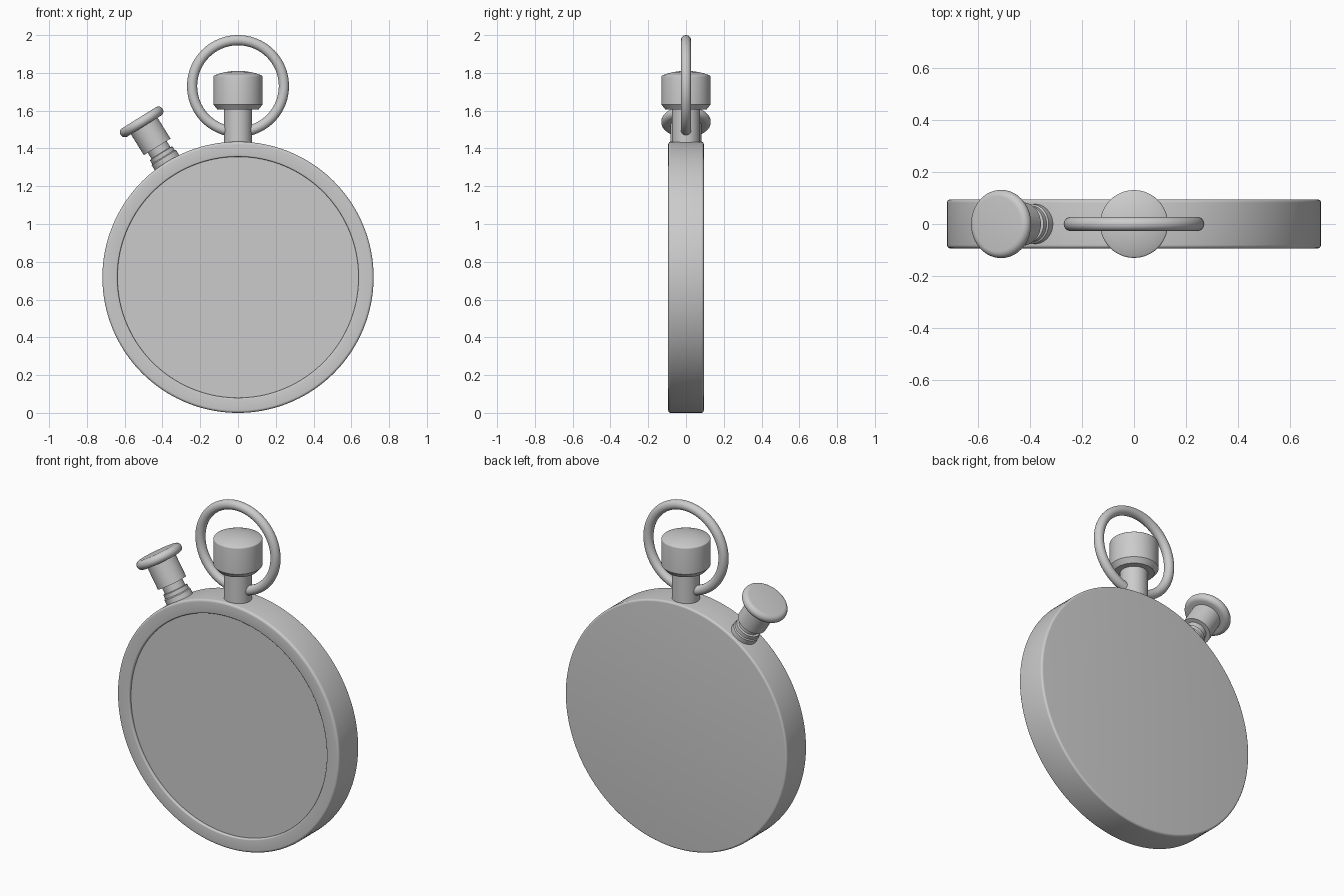
import bpy
import bmesh
from math import radians, pi, sin, cos

if "Cube" in bpy.data.objects:
    bpy.data.objects.remove(bpy.data.objects["Cube"])

CENTRE_Z = 0.718


def finish(obj, angle=35):
    bpy.ops.object.select_all(action='DESELECT')
    obj.select_set(True)
    bpy.context.view_layer.objects.active = obj
    bpy.ops.object.shade_smooth_by_angle(angle=radians(angle))


def lathe(name, profile, location, rotation=(0, 0, 0), steps=96):
    """Revolve (radius, height) points, listed bottom to top, about local z."""
    bm = bmesh.new()
    verts = [bm.verts.new((r, 0, h)) for r, h in profile]
    edges = [bm.edges.new(pair) for pair in zip(verts, verts[1:])]
    bmesh.ops.spin(bm, geom=verts + edges, cent=(0, 0, 0), axis=(0, 0, 1),
                   angle=2 * pi, steps=steps, use_merge=False)
    bmesh.ops.remove_doubles(bm, verts=bm.verts, dist=1e-5)
    bmesh.ops.recalc_face_normals(bm, faces=bm.faces)
    mesh = bpy.data.meshes.new(name)
    bm.to_mesh(mesh)
    bm.free()
    obj = bpy.data.objects.new(name, mesh)
    obj.location = location
    obj.rotation_euler = rotation
    bpy.context.collection.objects.link(obj)
    finish(obj)
    return obj


def arc(r, h, radius, start, end, n=6):
    """Profile points along a rounded edge centred on (r, h)."""
    angles = [radians(start + (end - start) * i / n) for i in range(n + 1)]
    return [(r + radius * cos(a), h + radius * sin(a)) for a in angles]


# Case with a rounded rim and a shallow recess for the dial
case = [(0, -0.094)]
case += arc(0.706, -0.082, 0.012, -90, 0)
case += arc(0.704, 0.080, 0.014, 0, 90)
case += arc(0.646, 0.086, 0.008, 90, 180, 4)
case += [(0.638, 0.076)]
lathe("case", case, (0, 0, CENTRE_Z), (radians(90), 0, 0), 160)

# Dial
lathe("dial", [(0, 0.06), (0.639, 0.06), (0.639, 0.078), (0, 0.078)],
      (0, 0, CENTRE_Z), (radians(90), 0, 0), 160)

# Stem
lathe("stem", [(0, 1.40), (0.074, 1.40), (0.074, 1.62), (0, 1.62)], (0, 0, 0))

# Winding crown with chamfered underside and low dome
crown = [(0, 1.605), (0.108, 1.605), (0.13, 1.632)]
crown += arc(0.122, 1.780, 0.008, 0, 70, 4)
crown += [(0.10, 1.796), (0.07, 1.804), (0.035, 1.809), (0, 1.81)]
lathe("crown", crown, (0, 0, 0))

# Hanging ring
bpy.ops.mesh.primitive_torus_add(major_segments=96, minor_segments=24,
                                 major_radius=0.243, minor_radius=0.027,
                                 location=(0, 0, 1.73),
                                 rotation=(radians(90), 0, 0))
ring = bpy.context.object
ring.name = "hanging_ring"
finish(ring, 60)

# Side push button, heights measured from the case centre
button = [(0, 0.68), (0.076, 0.68), (0.076, 0.745), (0.07, 0.75), (0.07, 0.772),
          (0.059, 0.775), (0.059, 0.812), (0.083, 0.812), (0.083, 0.942)]
button += arc(0.105, 0.968, 0.026, -90, 90, 12)
button += [(0, 0.994)]
lathe("side_button", button, (0, 0, CENTRE_Z), (0, radians(-31.8), 0))
